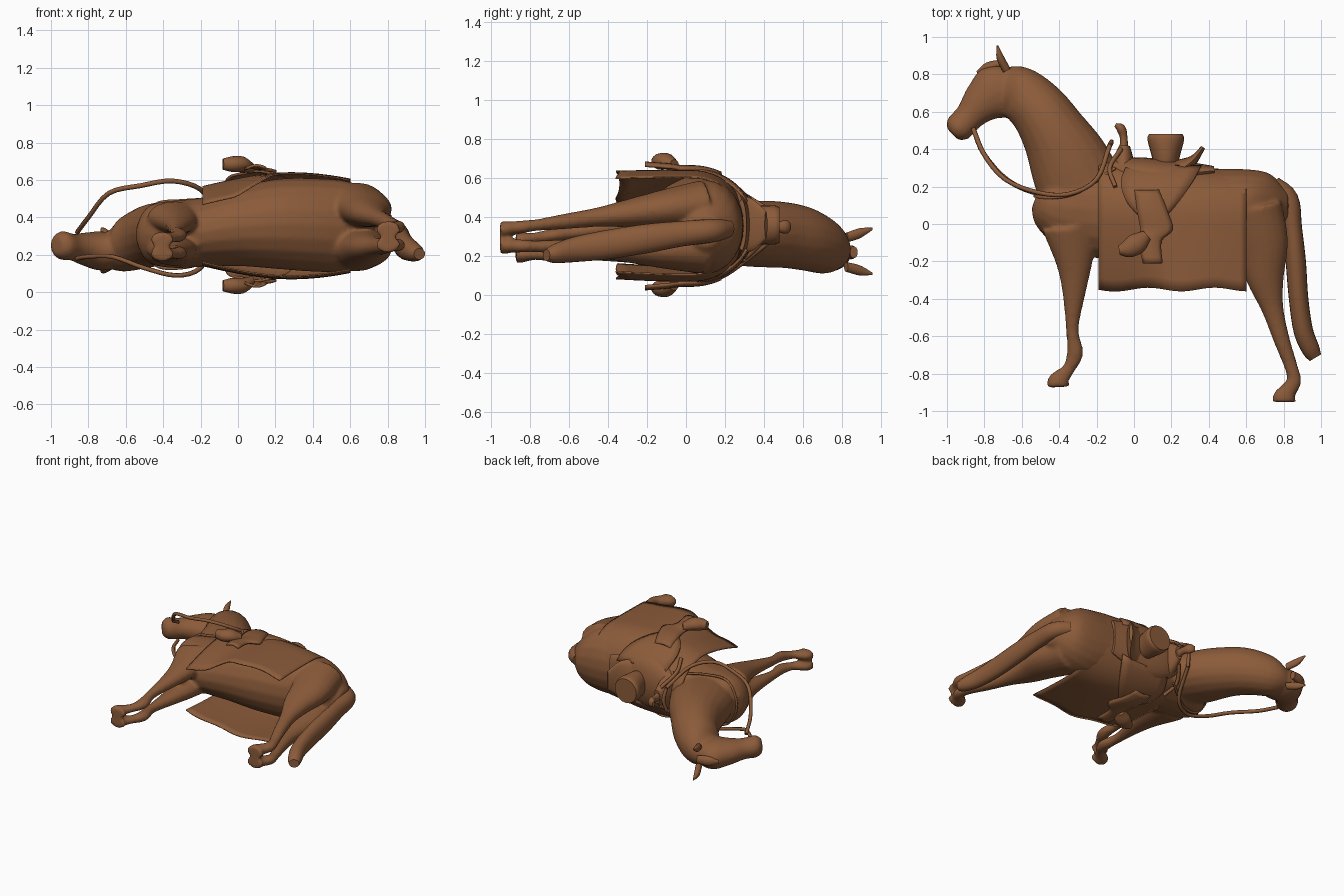
import bpy, bmesh, math
from mathutils import Vector

default = bpy.data.objects.get("Cube")
if default:
    bpy.data.objects.remove(default)

brown = bpy.data.materials.new("chestnut_brown")
brown.use_nodes = True
colour = (0.26, 0.105, 0.042, 1)
brown.diffuse_color = colour
brown.node_tree.nodes["Principled BSDF"].inputs["Base Color"].default_value = colour


def finish(name, bm, thickness=0):
    """Turn a bmesh into a smooth shaded object, optionally thickened."""
    bmesh.ops.recalc_face_normals(bm, faces=bm.faces)
    mesh = bpy.data.meshes.new(name)
    bm.to_mesh(mesh)
    bm.free()
    mesh.materials.append(brown)
    obj = bpy.data.objects.new(name, mesh)
    bpy.context.collection.objects.link(obj)
    bpy.ops.object.select_all(action='DESELECT')
    obj.select_set(True)
    bpy.context.view_layer.objects.active = obj
    bpy.ops.object.shade_smooth_by_angle(angle=math.radians(40))
    if thickness:
        solid = obj.modifiers.new("thickness", 'SOLIDIFY')
        solid.thickness = thickness
        solid.offset = 0
    return obj


def resample(points, steps=4):
    """Smooth a row of stations with a Catmull-Rom spline."""
    rows = [Vector(p) for p in points]
    rows = [rows[0] * 2 - rows[1]] + rows + [rows[-1] * 2 - rows[-2]]
    out = []
    for a, b, c, d in zip(rows, rows[1:], rows[2:], rows[3:]):
        for step in range(steps):
            t = step / steps
            out.append((b * 2 + (c - a) * t + (a * 2 - b * 5 + c * 4 - d) * t * t
                        + (b * 3 - a - c * 3 + d) * t ** 3) / 2)
    return out + [rows[-2]]


def loft(bm, stations, sides=20):
    """Stations are x, y, z, in-plane radius, sideways radius."""
    rows = resample(stations)
    rings = []
    for i, row in enumerate(rows):
        ahead, behind = rows[min(i + 1, len(rows) - 1)], rows[max(i - 1, 0)]
        along = Vector((ahead[0] - behind[0], ahead[1] - behind[1], 0)).normalized()
        across = Vector((-along.y, along.x, 0))
        ring = []
        for k in range(sides):
            turn = math.tau * k / sides
            spot = Vector(row[:3]) + across * (max(row[3], .004) * math.cos(turn))
            spot.z += max(row[4], .004) * math.sin(turn)
            ring.append(bm.verts.new(spot))
        rings.append(ring)
    for one, two in zip(rings, rings[1:]):
        for k in range(sides):
            n = (k + 1) % sides
            bm.faces.new((one[k], one[n], two[n], two[k]))
    bm.faces.new(rings[0])
    bm.faces.new(rings[-1])


def part(name, stations):
    bm = bmesh.new()
    loft(bm, stations)
    return finish(name, bm)


def limb(bm, stations, hip, hoof):
    """Leg whose sideways position eases from hip to hoof."""
    top, low = stations[0][1], stations[-1][1]
    rows = []
    for x, y, radius, side in stations:
        t = (top - y) / (top - low)
        rows.append((x, y, hip + (hoof - hip) * t, radius, side))
    loft(bm, rows)


# Horse: trunk, neck, head and legs fused into one skin
skin = bmesh.new()
trunk = [(-.53, .13, .31, .05, .06), (-.47, .11, .31, .15, .155), (-.35, .09, .31, .23, .18),
         (-.2, .08, .32, .26, .185), (0, .06, .35, .26, .21), (.2, .05, .365, .25, .24),
         (.4, .07, .36, .23, .25), (.6, .1, .35, .195, .24), (.73, .1, .335, .165, .175),
         (.825, .1, .33, .075, .08)]
neck = [(-.26, .13, .32, .24, .155), (-.35, .34, .315, .215, .17), (-.43, .49, .31, .178, .17),
        (-.51, .61, .29, .158, .165), (-.61, .7, .255, .143, .145), (-.69, .73, .225, .12, .1)]
head = [(-.63, .76, .225, .09, .08), (-.725, .71, .22, .152, .105), (-.81, .65, .23, .115, .09),
        (-.88, .575, .24, .08, .072), (-.94, .51, .25, .077, .077), (-.97, .48, .25, .045, .05)]
foreleg = [(-.34, -.02, .15, .09), (-.32, -.2, .1, .068), (-.32, -.35, .066, .05),
           (-.33, -.56, .034, .033), (-.315, -.69, .044, .034), (-.35, -.775, .034, .028),
           (-.39, -.82, .048, .034), (-.405, -.845, .06, .04), (-.405, -.872, .062, .04)]
hindleg = [(.63, .08, .165, .12), (.68, -.1, .145, .1), (.7, -.28, .105, .075),
           (.74, -.45, .06, .05), (.79, -.62, .044, .04), (.842, -.77, .036, .03),
           (.855, -.84, .04, .034), (.825, -.89, .046, .036), (.805, -.925, .062, .042),
           (.803, -.952, .064, .042)]
for rows in (trunk, neck, head):
    loft(skin, rows)
limb(skin, foreleg, .40, .28)
limb(skin, foreleg, .23, .205)
limb(skin, hindleg, .47, .335)
limb(skin, hindleg, .23, .255)
horse = finish("horse_body", skin)
fuse = horse.modifiers.new("fuse", 'REMESH')
fuse.mode = 'VOXEL'
fuse.voxel_size = .012
fuse.use_smooth_shade = True
soften = horse.modifiers.new("soften", 'SMOOTH')
soften.iterations = 6

# Tail, ears and forelock
part("tail", [(.74, .21, .34, .05, .05), (.82, .13, .33, .06, .06), (.848, -.02, .315, .05, .065),
              (.865, -.2, .29, .054, .075), (.88, -.4, .26, .052, .075), (.905, -.57, .235, .052, .065),
              (.945, -.67, .215, .048, .05), (.97, -.715, .205, .035, .03)])
for name, base, tip in (("left_ear", .295, .34), ("right_ear", .145, .11)):
    part(name, [(-.68, .82, base, .022, .025), (-.715, .89, (base + tip) / 2, .02, .026),
                (-.73, .955, tip, .004, .006)])
part("forelock", [(-.7, .86, .22, .02, .03), (-.78, .84, .22, .025, .035), (-.84, .81, .22, .006, .01)])

# Cloth and leather follow the barrel of the body
middle = .355


def spread(y):
    return .26 * math.sqrt(max(0, 1 - (y / .335) ** 2.5)) if y > 0 else .26 - .04 * y


# Saddle blanket draped over the back, its front hem curling under on the left
columns, drops = 24, 18
blanket = []
for i in range(columns + 1):
    t = i / columns
    x = -.19 + .79 * t
    fullness = .82 + .27 * math.sin(t * 2.6)
    ridge = .335 - .055 * t
    hem = -.35 - .01 * math.sin(t * 14)
    curl = .02 + .09 * min(1, max(0, 1.9 - t * 4))
    row = []
    for k in range(-drops, drops + 1):
        fall = abs(k) / drops
        y = ridge + (hem - ridge) * fall ** 1.7
        girth = spread(y * .335 / ridge if y > 0 else y) * fullness
        girth -= (curl if k > 0 else .03) * max(0, fall * 2 - 1) ** 2
        row.append((x, y, middle + math.copysign(girth, k)))
    blanket.append(row)


def sheet(name, grid, thickness):
    bm = bmesh.new()
    rows = [[bm.verts.new(p) for p in row] for row in grid]
    for one, two in zip(rows, rows[1:]):
        for a, b, c, d in zip(one, one[1:], two[1:], two):
            bm.faces.new((a, b, c, d))
    return finish(name, bm, thickness)


sheet("saddle_blanket", blanket, .008)

# Saddle seat, pommel, horn, cantle and pack
part("saddle_seat", [(-.12, .31, .35, .05, .1), (-.02, .27, .355, .09, .17), (.12, .25, .36, .1, .2),
                     (.28, .27, .36, .065, .17), (.43, .285, .36, .025, .13)])
part("saddle_pommel", [(-.06, .29, .35, .06, .14), (-.055, .36, .35, .05, .1), (-.05, .42, .35, .028, .05)])
part("saddle_horn", [(-.055, .39, .35, .025, .035), (-.055, .46, .35, .02, .025),
                     (-.07, .51, .35, .025, .035), (-.1, .53, .35, .01, .02)])
part("saddle_cantle", [(.25, .29, .36, .06, .15), (.32, .345, .36, .025, .13), (.37, .41, .36, .012, .07)])
part("saddle_pack", [(.17, .31, .36, .07, .09), (.17, .36, .36, .075, .1), (.17, .45, .36, .098, .1),
                     (.17, .48, .36, .09, .09)])


# Side leather: rows are x, y, half width, lift from the barrel
def flap(name, rows, side):
    grid = []
    for x, y, half, lift in resample(rows):
        z = middle + side * (spread(y) + lift)
        grid.append([(x + half * k / 3, y, z - side * .015 * (k / 3) ** 2) for k in range(-3, 4)])
    return sheet(name, grid, .014)


for label, side in (("left", 1), ("right", -1)):
    flap(label + "_saddle_skirt", [(.16, .31, .2, .025), (.12, .22, .19, .025), (.1, .12, .14, .03),
                                   (.1, .04, .07, .035)], side)
    flap(label + "_fender", [(.07, .18, .065, .04), (.1, .06, .08, .045), (.12, -.03, .085, .045),
                             (.085, -.09, .06, .05), (.1, -.21, .05, .055)], side)
    height = .36 + side * .325
    part(label + "_stirrup", [(-.08, -.14, height, .025, .03), (-.03, -.13, height, .05, .042),
                              (.02, -.1, height, .055, .042), (.07, -.06, height - side * .02, .03, .03)])


# Straps and reins
def strap(name, points, radius=.013):
    part_curve = bpy.data.curves.new(name, 'CURVE')
    part_curve.dimensions = '3D'
    part_curve.bevel_depth = radius
    part_curve.bevel_resolution = 1
    part_curve.use_fill_caps = True
    path = resample(points)
    spline = part_curve.splines.new('POLY')
    spline.points.add(len(path) - 1)
    for point, spot in zip(spline.points, path):
        point.co = (*spot, 1)
    part_curve.materials.append(brown)
    obj = bpy.data.objects.new(name, part_curve)
    bpy.context.collection.objects.link(obj)


strap("left_rein", [(-.86, .51, .32), (-.8, .37, .4), (-.69, .24, .53), (-.52, .17, .57),
                    (-.35, .16, .595), (-.2, .24, .55), (-.13, .42, .44)])
strap("right_rein", [(-.86, .51, .18), (-.8, .37, .19), (-.67, .23, .19), (-.5, .16, .13),
                     (-.33, .16, .09), (-.2, .24, .13), (-.13, .42, .27)])
strap("breast_strap", [(-.1, .3, .5), (-.3, .17, .49), (-.45, .14, .465), (-.53, .15, .31),
                       (-.45, .14, .15), (-.3, .17, .13), (-.1, .3, .18)], .009)
strap("rein_loop", [(-.13, .42, .44), (-.12, .44, .35), (-.13, .42, .27)])
for label, side in (("left", 1), ("right", -1)):
    strap(label + "_pommel_strap", [(-.07, .4, .35 + side * .07), (-.13, .3, .35 + side * .16),
                                    (-.1, .2, .35 + side * .22)])
